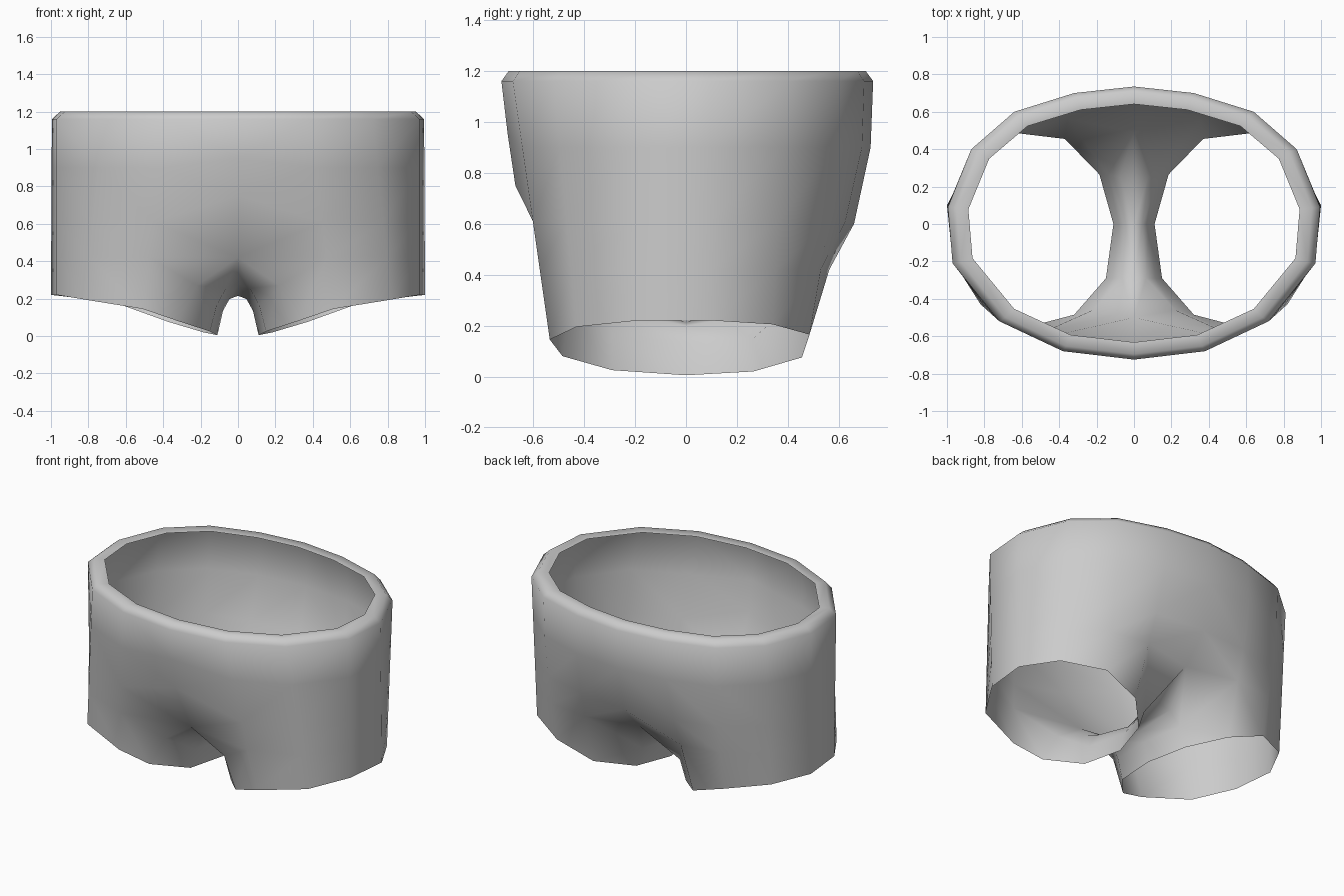
import bpy, bmesh
from mathutils import Vector

if "Cube" in bpy.data.objects:
    bpy.data.objects.remove(bpy.data.objects["Cube"])

# One half (x >= 0) of a pair of short trunks, mirrored across x = 0
WAIST = [(.32, .70), (.64, .60), (.87, .40), (.995, .09),
         (.97, -.21), (.72, -.52), (.38, -.68)]
WAIST_Z = 1.16
ROWS = [1.16, .90, .61, .42]
LEG = [(.37, .455, .075), (.62, .485, .165), (.87, .34, .205), (1, .10, .22),
       (.97, -.19, .22), (.82, -.43, .195), (.51, -.535, .145),
       (.32, -.485, .08), (.15, -.29, .025), (.11, 0, .005), (.185, .265, .02)]
BACK = [(0, .735, 1.16), (0, .725, .90), (0, .66, .60), (0, .49, .42)]
FRONT = [(0, -.725, 1.16), (0, -.70, .95), (0, -.67, .75), (0, -.50, .42)]
SEAT_BULGE = [0, .05, .05, .03]

bm = bmesh.new()


def vert(p):
    return bm.verts.new(p)


def strip(a, b):
    for i in range(len(a) - 1):
        bm.faces.new((a[i], a[i + 1], b[i + 1], b[i]))


# body rows running from the centre back, around the side, to the centre front
rows = []
for r, z in enumerate(ROWS):
    row = [vert(BACK[r])]
    for i, (x, y) in enumerate(WAIST):
        top, low = Vector((x, y, WAIST_Z)), Vector(LEG[i])
        p = top.lerp(low, (WAIST_Z - z) / (WAIST_Z - low.z))
        p.y += SEAT_BULGE[r] * {0: 1, 1: .5}.get(i, 0)
        row.append(vert(p))
    row.append(vert(FRONT[r]))
    rows.append(row)

# rolled waistband, folded inward
rim = [vert((v.co.x * .955, v.co.y * .96, 1.2)) for v in rows[0]]
lip = [vert((v.co.x * .89, v.co.y * .872, 1.193)) for v in rows[0]]
bands = [lip, rim] + rows
for a, b in zip(bands, bands[1:]):
    strip(a, b)

# crotch: centre line, arch shoulder and inner thigh
centre = [vert(p) for p in [(0, -.29, .28), (0, 0, .215), (0, .24, .27)]]
arch = [vert(p) for p in [(.065, -.29, .255), (.045, 0, .198), (.075, .25, .245)]]
thigh_front = vert((.22, -.46, .27))
thigh = [vert(p) for p in [(.115, -.29, .16), (.08, 0, .135), (.14, .265, .15)]]
strip(centre, arch)
strip(arch, thigh)
back_c, front_c = rows[3][0], rows[3][-1]
back_s, front_s = rows[3][1], rows[3][-2]
for f in [(front_s, front_c, thigh_front),
          (thigh_front, front_c, arch[0], thigh[0]),
          (front_c, centre[0], arch[0]),
          (arch[2], centre[2], back_c),
          (thigh[2], arch[2], back_c, back_s)]:
    bm.faces.new(f)

# leg: closed loop down to the hem
upper = rows[3][1:-1] + [thigh_front] + thigh
hem = [vert(p) for p in LEG]
strip(upper + upper[:1], hem + hem[:1])

# outward normals
bmesh.ops.recalc_face_normals(bm, faces=bm.faces[:])
bm.normal_update()
side = max(bm.faces, key=lambda f: f.calc_center_median().x)
if side.normal.x < 0:
    bmesh.ops.reverse_faces(bm, faces=bm.faces[:])
for f in bm.faces:
    f.smooth = True

mesh = bpy.data.meshes.new("trunks")
bm.to_mesh(mesh)
bm.free()
trunks = bpy.data.objects.new("trunks", mesh)
bpy.context.collection.objects.link(trunks)
mirror = trunks.modifiers.new("mirror", 'MIRROR')
mirror.use_clip = True

# plain grey cloth
cloth = bpy.data.materials.new("grey cloth")
cloth.diffuse_color = (.6, .6, .6, 1)
cloth.use_nodes = True
cloth.node_tree.nodes["Principled BSDF"].inputs["Base Color"].default_value = cloth.diffuse_color
mesh.materials.append(cloth)
